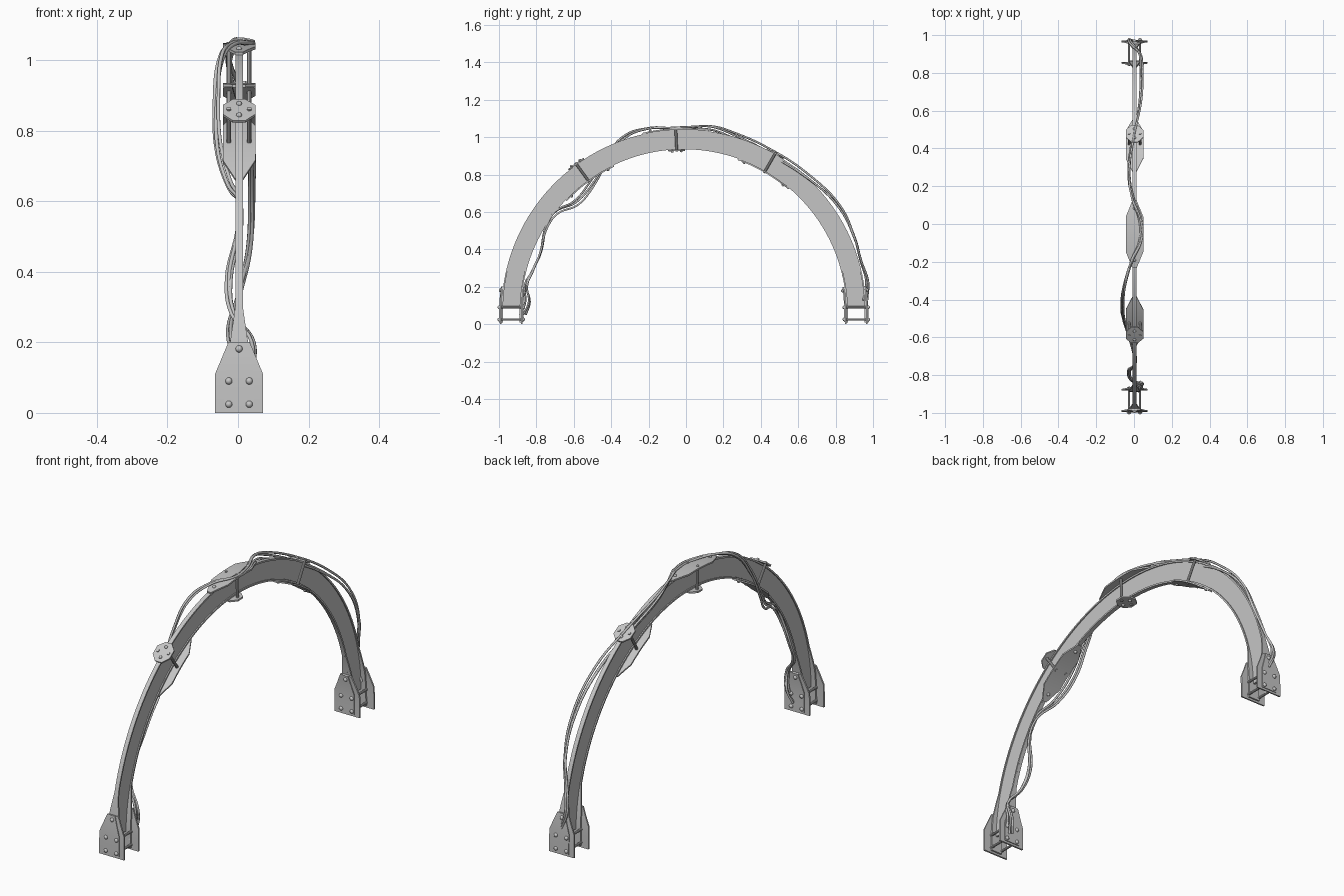
import bpy, bmesh, math
from mathutils import Vector

cube = bpy.data.objects.get("Cube")
if cube:
    bpy.data.objects.remove(cube, do_unlink=True)

# One plain metal colour
steel = bpy.data.materials.new("light grey steel")
steel.use_nodes = True
steel.diffuse_color = (0.56, 0.56, 0.56, 1)
steel.node_tree.nodes["Principled BSDF"].inputs["Base Color"].default_value = steel.diffuse_color

# Arch circle centre, flange radii and sheet thickness
CX, CY, CZ = 0.003, -0.012, 0.065
OUTER, INNER, SHEET = 0.975, 0.87, 0.008
JOINTS = {"front": -36, "top": -2.5, "back": 30}
parts = []


def on_arch(radius, angle, x=0.0):
    """Point on the arch; beyond a right angle it runs straight down."""
    a = max(-math.pi / 2, min(math.pi / 2, angle))
    drop = (abs(angle) - abs(a)) * radius
    return Vector((CX + x, CY + radius * math.sin(a), CZ + radius * math.cos(a) - drop))


def angle_at(z, radius):
    """Angle at which the arch of this radius reaches height z."""
    if z < CZ:
        return math.pi / 2 + (CZ - z) / radius
    return math.acos((z - CZ) / radius)


def finish(name, bm):
    bmesh.ops.recalc_face_normals(bm, faces=bm.faces)
    mesh = bpy.data.meshes.new(name)
    bm.to_mesh(mesh)
    bm.free()
    mesh.materials.append(steel)
    obj = bpy.data.objects.new(name, mesh)
    bpy.context.collection.objects.link(obj)
    parts.append(obj)
    return obj


def strip(name, r0, r1, outline):
    """Curved plate following the arch; outline is (angle, half width)."""
    stations = []
    for (a0, w0), (a1, w1) in zip(outline, outline[1:]):
        n = max(1, round(abs(a1 - a0) / math.radians(2.5)))
        stations += [(a0 + (a1 - a0) * i / n, w0 + (w1 - w0) * i / n) for i in range(n)]
    stations.append(outline[-1])
    bm = bmesh.new()
    rings = []
    for a, w in stations:
        corners = ((r0, -w), (r0, w), (r1, w), (r1, -w))
        rings.append([bm.verts.new(on_arch(r, a, x)) for r, x in corners])
    for p, q in zip(rings, rings[1:]):
        for i in range(4):
            j = (i + 1) % 4
            bm.faces.new((p[i], p[j], q[j], q[i]))
    bm.faces.new(rings[0])
    bm.faces.new(rings[-1])
    return finish(name, bm)


def rod(name, start, end, radius):
    axis = end - start
    bm = bmesh.new()
    bmesh.ops.create_cone(bm, cap_ends=True, segments=10, radius1=radius, radius2=radius, depth=axis.length)
    bm.transform(axis.to_track_quat("Z", "Y").to_matrix().to_4x4())
    bmesh.ops.translate(bm, verts=bm.verts, vec=(start + end) / 2)
    return finish(name, bm)


def bolt_head(name, place, radius=0.01):
    bm = bmesh.new()
    bmesh.ops.create_uvsphere(bm, u_segments=12, v_segments=8, radius=radius)
    bmesh.ops.translate(bm, verts=bm.verts, vec=place)
    return finish(name, bm)


# Beam: web with an outer and an inner flange, flaring at the feet
end = angle_at(0.09, OUTER)
strip("arch_web", INNER, OUTER, [(-end, 0.005), (end, 0.005)])
for name, r0 in (("outer_flange", OUTER - SHEET), ("inner_flange", INNER)):
    half = [(angle_at(z, r0), w) for z, w in ((0.01, 0.03), (0.18, 0.028), (0.3, 0.0105))]
    strip(name, r0, r0 + SHEET, [(-a, w) for a, w in half] + [(a, w) for a, w in reversed(half)])

# Feet: wide plates, cover plates, through rods and bolt heads
WIDE = ((0, 0.068), (0.11, 0.068), (0.2, 0.03))
COVER = ((0.01, 0.042), (0.11, 0.042), (0.2, 0.014))
for end_name, side in (("front", -1), ("back", 1)):
    for face, r, out in (("outer", OUTER, 1), ("inner", INNER, -1)):
        for label, shape, lift in (("plate", WIDE, 0), ("cover", COVER, SHEET)):
            r0 = r + out * lift
            r1 = r0 + out * (SHEET - lift / 2)
            strip(f"{end_name}_foot_{face}_{label}", min(r0, r1), max(r0, r1),
                  [(side * angle_at(z, r), w) for z, w in shape])
        for x, z in ((-0.029, 0.025), (0.029, 0.025), (-0.029, 0.09), (0.029, 0.09), (0, 0.18)):
            spot = on_arch(r + out * 0.011, side * angle_at(z, r), x)
            bolt_head(f"{end_name}_foot_{face}_bolt", spot)
    for x in (-0.029, 0.029):
        for z in (0.025, 0.09):
            rod(f"{end_name}_foot_rod", on_arch(INNER, side * angle_at(z, INNER), x),
                on_arch(OUTER, side * angle_at(z, OUTER), x), 0.006)

# Joints: long splice plate on one flange, octagonal plate on the other
LONG = ((-10.5, 0.011), (-5.5, 0.046), (5.5, 0.046), (10.5, 0.011))
OCTAGON = ((-3, 0.018), (-1.3, 0.046), (1.3, 0.046), (3, 0.018))
for name, centre in JOINTS.items():
    shapes = (LONG, OCTAGON) if name == "top" else (OCTAGON, LONG)
    for face, r, out, shape in (("outer", OUTER, 1, shapes[0]), ("inner", INNER, -1, shapes[1])):
        strip(f"{name}_joint_{face}_plate", min(r, r + out * SHEET), max(r, r + out * SHEET),
              [(math.radians(centre + a), w) for a, w in shape])
        offset = 8 if shape is LONG else 1.6
        for s in (-offset, offset):
            bolt_head(f"{name}_joint_{face}_bolt", on_arch(r + out * SHEET, math.radians(centre + s)), 0.008)
    a = math.radians(centre)
    for x in (-0.029, 0.029):
        rod(f"{name}_joint_rod", on_arch(INNER - 0.012, a, x), on_arch(OUTER + 0.012, a, x), 0.007)

# Cables winding around the beam from foot to foot
PATH = ((0.02, -0.87, 0.05), (0.04, -0.84, 0.12), (0.045, -0.85, 0.2), (-0.01, -0.82, 0.28),
        (-0.025, -0.78, 0.38), (0, -0.75, 0.52), (0, -0.7, 0.6), (-0.03, -0.59, 0.65),
        (-0.058, -0.5, 0.75), (-0.06, -0.42, 0.88), (-0.045, -0.32, 1.0), (-0.01, -0.2, 1.045),
        (0.04, -0.08, 1.05), (0.035, 0.02, 1.055), (-0.01, 0.14, 1.055), (-0.03, 0.26, 1.01),
        (-0.01, 0.45, 0.915), (0.03, 0.64, 0.79), (0.04, 0.82, 0.62), (0.035, 0.9, 0.46),
        (0.005, 0.94, 0.33), (-0.02, 0.975, 0.22), (0.01, 0.965, 0.13))
for number, (sway, lift, phase) in enumerate(((0, 0, 0), (0.009, 0.012, 1), (0.008, -0.011, 2.5))):
    curve = bpy.data.curves.new("cable", "CURVE")
    curve.dimensions = "3D"
    curve.bevel_depth = 0.0055
    curve.bevel_resolution = 1
    curve.resolution_u = 6
    curve.use_fill_caps = True
    spline = curve.splines.new("BEZIER")
    spline.bezier_points.add(len(PATH) - 1)
    for i, (point, (x, y, z)) in enumerate(zip(spline.bezier_points, PATH)):
        radial = Vector((0, y - CY, z - CZ)).normalized()
        shift = lift * (0.6 + math.sin(i * 0.8 + phase))
        point.co = Vector((x + sway * math.cos(i * 0.7 + phase), y, z)) + radial * shift
        point.handle_left_type = point.handle_right_type = "AUTO"
    curve.materials.append(steel)
    cable = bpy.data.objects.new(f"cable_{number + 1}", curve)
    bpy.context.collection.objects.link(cable)

# Smooth shading with sharp edges kept
bpy.ops.object.select_all(action="DESELECT")
for obj in parts:
    obj.select_set(True)
bpy.context.view_layer.objects.active = parts[0]
bpy.ops.object.shade_smooth_by_angle(angle=math.radians(30))
